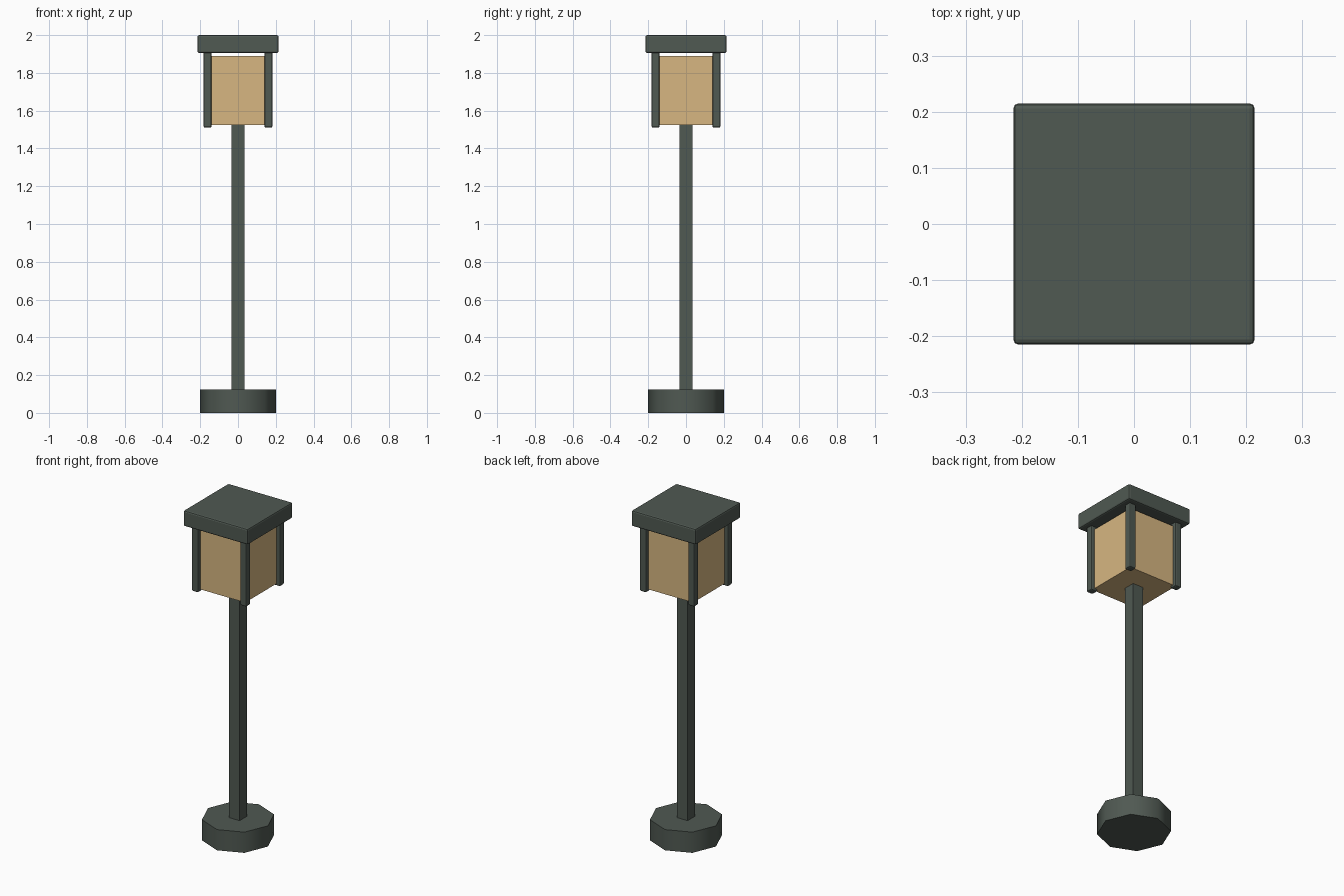
import bpy, math

if "Cube" in bpy.data.objects:
    bpy.data.objects.remove(bpy.data.objects["Cube"])


def material(name, color):
    m = bpy.data.materials.new(name)
    m.diffuse_color = color
    m.use_nodes = True
    m.node_tree.nodes["Principled BSDF"].inputs["Base Color"].default_value = m.diffuse_color
    return m


metal = material("dark_green_metal", (0.08, 0.10, 0.085, 1))
glow = material("warm_glass", (0.68, 0.47, 0.22, 1))


def box(name, x, y, z0, z1, width, mat, bevel=0):
    bpy.ops.mesh.primitive_cube_add(size=1, location=(x, y, (z0 + z1) / 2))
    ob = bpy.context.object
    ob.name = name
    ob.scale = (width, width, z1 - z0)
    bpy.ops.object.transform_apply(location=False, rotation=False, scale=True)
    ob.data.materials.append(mat)
    if bevel:
        b = ob.modifiers.new("soft_edges", "BEVEL")
        b.width = bevel
        b.segments = 2
    return ob


# Octagonal foot, corners on the axes
bpy.ops.mesh.primitive_cylinder_add(vertices=8, radius=0.2, depth=0.125, location=(0, 0, 0.0625))
foot = bpy.context.object
foot.name = "foot"
foot.data.materials.append(metal)
bpy.ops.object.shade_smooth_by_angle(angle=math.radians(50))

# Square pole
box("pole", 0, 0, 0.1, 1.54, 0.07, metal)

# Lantern glass, with a small gap under the cap
box("lantern_glass", 0, 0, 1.523, 1.89, 0.32, glow)

# Corner posts hanging from the cap
for sx, side in ((-1, "left"), (1, "right")):
    for sy, end in ((-1, "front"), (1, "back")):
        box(f"{end}_{side}_post", sx * 0.161, sy * 0.161, 1.51, 1.915, 0.043, metal, 0.008)

# Flat cap
box("cap", 0, 0, 1.905, 2.0, 0.43, metal, 0.009)
